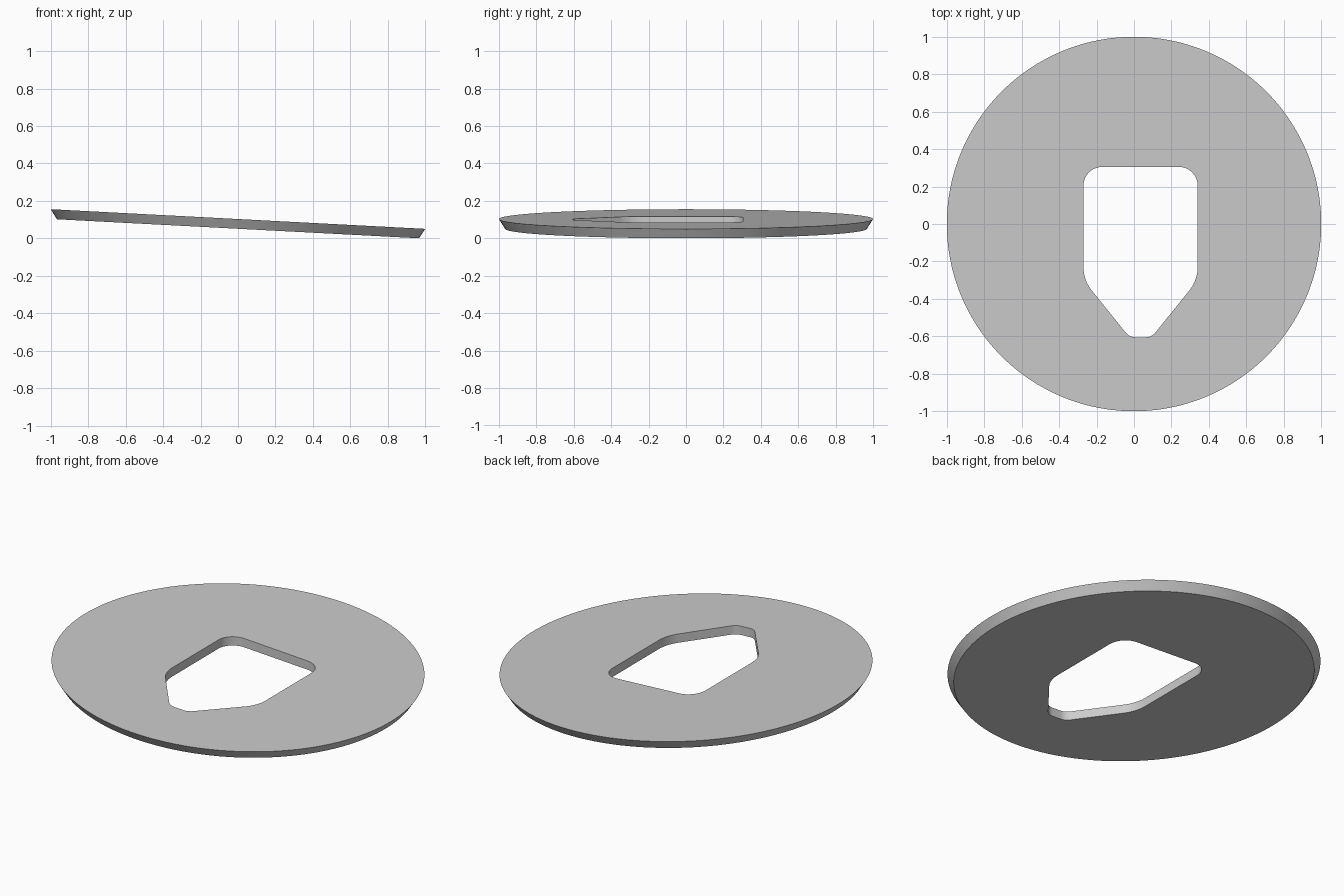
import bpy
import bmesh
import math
from mathutils import Vector

if "Cube" in bpy.data.objects:
    bpy.data.objects.remove(bpy.data.objects["Cube"], do_unlink=True)

TILT = -math.tan(math.radians(3))
TOP_Z, BOTTOM_Z = 0.103, 0.051
TOP_R, BOTTOM_R = 1.0, 0.967
SEGMENTS = 160


def circle(radius):
    turn = math.tau / SEGMENTS
    return [Vector((radius * math.cos(i * turn), radius * math.sin(i * turn)))
            for i in range(SEGMENTS)]


def rounded_outline(corners, steps=10):
    """Replace each (x, y, radius) corner with a tangent arc."""
    points = []
    for i, (x, y, r) in enumerate(corners):
        p = Vector((x, y))
        a = (Vector(corners[i - 1][:2]) - p).normalized()
        b = (Vector(corners[(i + 1) % len(corners)][:2]) - p).normalized()
        half = a.angle(b) / 2
        centre = p + (a + b).normalized() * r / math.sin(half)
        start = p + a * r / math.tan(half) - centre
        end = p + b * r / math.tan(half) - centre
        for k in range(steps + 1):
            t = k / steps
            points.append(centre + start.lerp(end, t).normalized() * r)
    return points


def add_loop(bm, points, height):
    """Closed loop of edges lying on the tilted plane."""
    verts = [bm.verts.new((p.x, p.y, height + TILT * p.x)) for p in points]
    edges = [bm.edges.new((verts[i - 1], v)) for i, v in enumerate(verts)]
    return verts, edges


def add_wall(bm, low, high):
    for i in range(len(low)):
        bm.faces.new((low[i - 1], low[i], high[i], high[i - 1]))


# Symmetrical shield-shaped opening, slightly off centre
MID = 0.035
half_side = [(0.035 + 0.024, -0.605, 0.065), (0.305, -0.30, 0.2), (0.305, 0.305, 0.1)]
corners = [(MID + x, y, r) for x, y, r in half_side]
corners += [(MID - x, y, r) for x, y, r in reversed(half_side)]
opening = rounded_outline(corners)

# Tilted disc with an undercut rim and a vertical-walled opening
bm = bmesh.new()
top_rim, top_edges = add_loop(bm, circle(TOP_R), TOP_Z)
low_rim, low_edges = add_loop(bm, circle(BOTTOM_R), BOTTOM_Z)
top_hole, top_hole_edges = add_loop(bm, opening, TOP_Z)
low_hole, low_hole_edges = add_loop(bm, opening, BOTTOM_Z)
for edges, up in ((top_edges + top_hole_edges, 1), (low_edges + low_hole_edges, -1)):
    bmesh.ops.triangle_fill(bm, edges=edges, use_beauty=True, normal=(0, 0, up))
add_wall(bm, low_rim, top_rim)
add_wall(bm, low_hole, top_hole)
bmesh.ops.recalc_face_normals(bm, faces=bm.faces[:])

mesh = bpy.data.meshes.new("tilted_disc")
bm.to_mesh(mesh)
bm.free()
disc = bpy.data.objects.new("tilted_disc", mesh)
bpy.context.collection.objects.link(disc)

# Plain grey finish
grey = bpy.data.materials.new("light_grey")
grey.use_nodes = True
color = (0.6, 0.6, 0.6, 1)
grey.diffuse_color = color
grey.node_tree.nodes["Principled BSDF"].inputs["Base Color"].default_value = color
mesh.materials.append(grey)

# Smooth curved walls, crisp edges
bpy.ops.object.select_all(action="DESELECT")
disc.select_set(True)
bpy.context.view_layer.objects.active = disc
bpy.ops.object.shade_smooth_by_angle(angle=math.radians(30))
